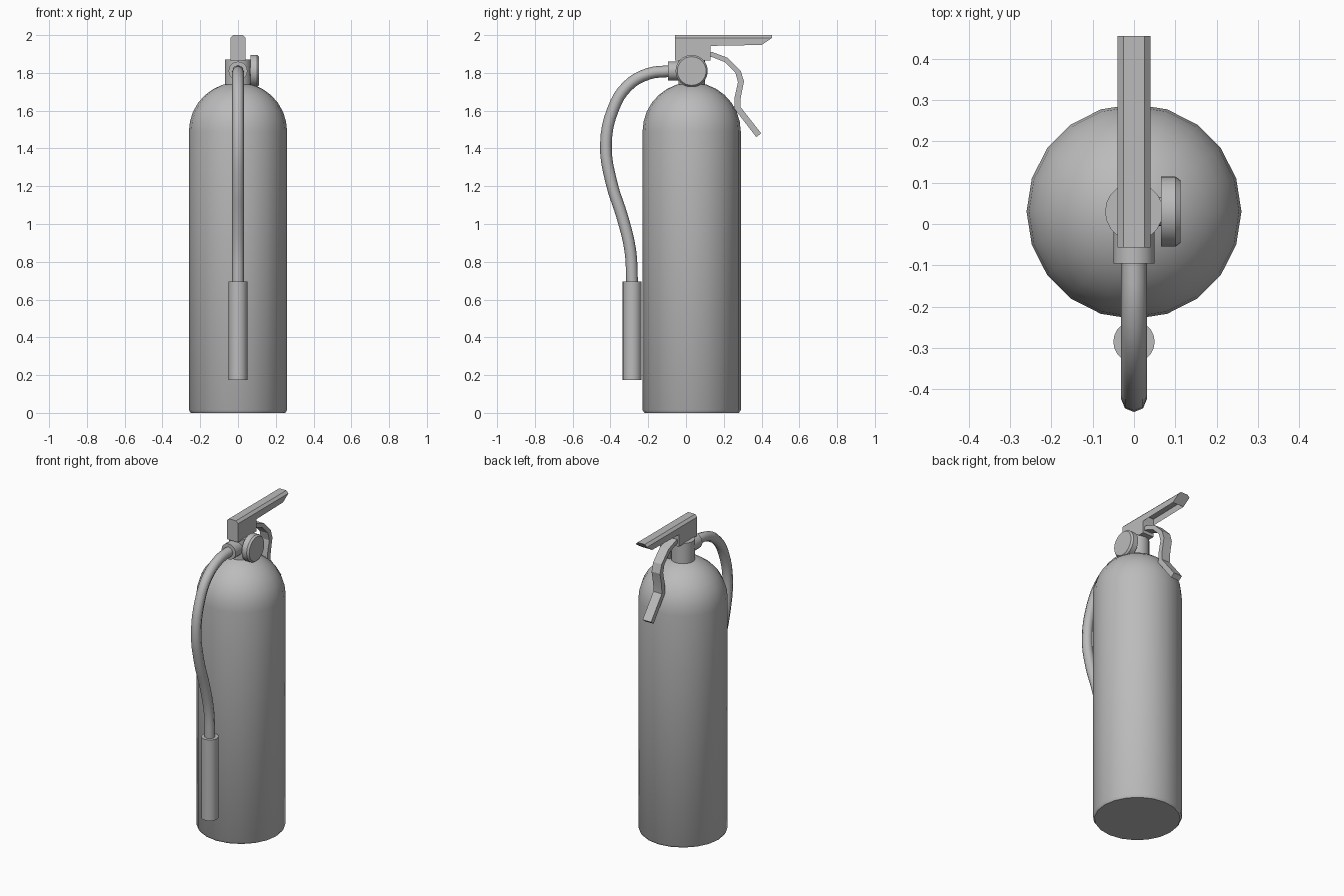
import bpy, bmesh, math
from mathutils import Matrix, Vector

if "Cube" in bpy.data.objects:
    bpy.data.objects.remove(bpy.data.objects["Cube"], do_unlink=True)

AXIS_Y = 0.03   # tank centre line
VALVE_Z = 1.81  # height of the hose outlet and gauge

grey = bpy.data.materials.new("plain grey")
grey.use_nodes = True
grey.diffuse_color = (0.5, 0.5, 0.5, 1)
grey.node_tree.nodes["Principled BSDF"].inputs["Base Color"].default_value = (0.5, 0.5, 0.5, 1)


def finish(obj, angle=35):
    if not obj.data.materials:
        obj.data.materials.append(grey)
    bpy.ops.object.select_all(action="DESELECT")
    obj.select_set(True)
    bpy.context.view_layer.objects.active = obj
    bpy.ops.object.shade_smooth_by_angle(angle=math.radians(angle))


def add_mesh(name, bm, angle=35):
    bmesh.ops.recalc_face_normals(bm, faces=bm.faces)
    mesh = bpy.data.meshes.new(name)
    bm.to_mesh(mesh)
    bm.free()
    obj = bpy.data.objects.new(name, mesh)
    bpy.context.collection.objects.link(obj)
    finish(obj, angle)
    return obj


def lathe(name, profile, origin, axis="Z", sides=20):
    """Revolve (radius, height) points about an axis through origin, with flat caps."""
    turn = Vector((0, 0, 1)).rotation_difference(
        {"X": Vector((1, 0, 0)), "Y": Vector((0, 1, 0)), "Z": Vector((0, 0, 1))}[axis])
    place = Matrix.Translation(origin) @ turn.to_matrix().to_4x4()
    bm = bmesh.new()
    rings = []
    for r, h in profile:
        angles = [math.tau * i / sides for i in range(sides)]
        rings.append([bm.verts.new(place @ Vector((r * math.cos(a), r * math.sin(a), h)))
                      for a in angles])
    for low, high in zip(rings, rings[1:]):
        for i in range(sides):
            j = (i + 1) % sides
            bm.faces.new((low[i], low[j], high[j], high[i]))
    bm.faces.new(rings[0])
    bm.faces.new(rings[-1])
    return add_mesh(name, bm)


def loft(bm, start, end):
    """Join two matching outlines into a closed solid; returns the side faces."""
    a = [bm.verts.new(p) for p in start]
    b = [bm.verts.new(p) for p in end]
    n = len(a)
    sides = [bm.faces.new((a[i], a[(i + 1) % n], b[(i + 1) % n], b[i])) for i in range(n)]
    bm.faces.new(a)
    bm.faces.new(b)
    return sides


# Tank: bevelled foot, straight wall, rounded shoulder
R, SHOULDER = 0.26, 1.49
dome = [(R * math.cos(t), SHOULDER + R * math.sin(t))
        for t in (math.radians(d) for d in range(0, 85, 12))]
lathe("tank", [(0.25, 0), (R, 0.015)] + dome, (0, AXIS_Y, 0))

# Valve: neck, hose outlet and round gauge
lathe("valve_neck", [(0.07, 1.7), (0.07, 1.87)], (0, AXIS_Y, 0))
lathe("hose_outlet", [(0.05, -0.095), (0.05, 0.0)], (0, 0, VALVE_Z), "Y")
lathe("gauge_stem", [(0.035, 0), (0.035, 0.08)], (0, AXIS_Y, VALVE_Z), "X")
lathe("gauge", [(0.085, 0.065), (0.085, 0.1), (0.076, 0.112)],
      (0, AXIS_Y, VALVE_Z), "X", 32)

# Hose: smooth bent tube from the outlet down to the nozzle
path = [(-0.08, 1.81), (-0.2, 1.795), (-0.31, 1.73), (-0.385, 1.61), (-0.424, 1.42),
        (-0.395, 1.22), (-0.335, 1.03), (-0.295, 0.86), (-0.285, 0.68)]
curve = bpy.data.curves.new("hose", "CURVE")
curve.dimensions = "3D"
curve.bevel_depth = 0.031
curve.bevel_resolution = 2
curve.resolution_u = 4
curve.use_fill_caps = True
spline = curve.splines.new("BEZIER")
spline.bezier_points.add(len(path) - 1)
for point, (y, z) in zip(spline.bezier_points, path):
    point.co = (0, y, z)
    point.handle_left_type = point.handle_right_type = "AUTO"
hose = bpy.data.objects.new("hose", curve)
bpy.context.collection.objects.link(hose)
bpy.ops.object.select_all(action="DESELECT")
hose.select_set(True)
bpy.context.view_layer.objects.active = hose
bpy.ops.object.convert(target="MESH")
finish(bpy.context.view_layer.objects.active, 60)

lathe("nozzle", [(0.05, 0.175), (0.05, 0.695)], (0, -0.285, 0))


# Top handle: chamfered block, and a grip hollowed out from below
def handle_section(y, bottom, slant=0):
    half = [(0.04, bottom, -slant), (0.04, 1.985, 0), (0.025, 2.0, 0)]
    return ([Vector((x, y + s, z)) for x, z, s in half]
            + [Vector((-x, y + s, z)) for x, z, s in reversed(half)])


bm = bmesh.new()
loft(bm, handle_section(-0.057, 1.865), handle_section(0.13, 1.865))
add_mesh("handle_block", bm, 20)

bm = bmesh.new()
under = loft(bm, handle_section(0.13, 1.943), handle_section(0.455, 1.948, 0.055))[-1]
bmesh.ops.recalc_face_normals(bm, faces=bm.faces)
bmesh.ops.inset_region(bm, faces=[under], thickness=0.01)
bmesh.ops.translate(bm, verts=under.verts, vec=(0, 0, 0.035))
add_mesh("handle_grip", bm, 20)

# Lower lever: bent bar behind the valve
outer = [(0.08, 1.905), (0.14, 1.91), (0.22, 1.88), (0.29, 1.81), (0.307, 1.755),
         (0.29, 1.67), (0.288, 1.62), (0.398, 1.48)]
inner = [(0.372, 1.46), (0.255, 1.612), (0.257, 1.67), (0.275, 1.75), (0.262, 1.8),
         (0.205, 1.857), (0.135, 1.885), (0.08, 1.88)]
bm = bmesh.new()
loft(bm, [(-0.03, y, z) for y, z in outer + inner], [(0.03, y, z) for y, z in outer + inner])
add_mesh("squeeze_lever", bm, 20)
